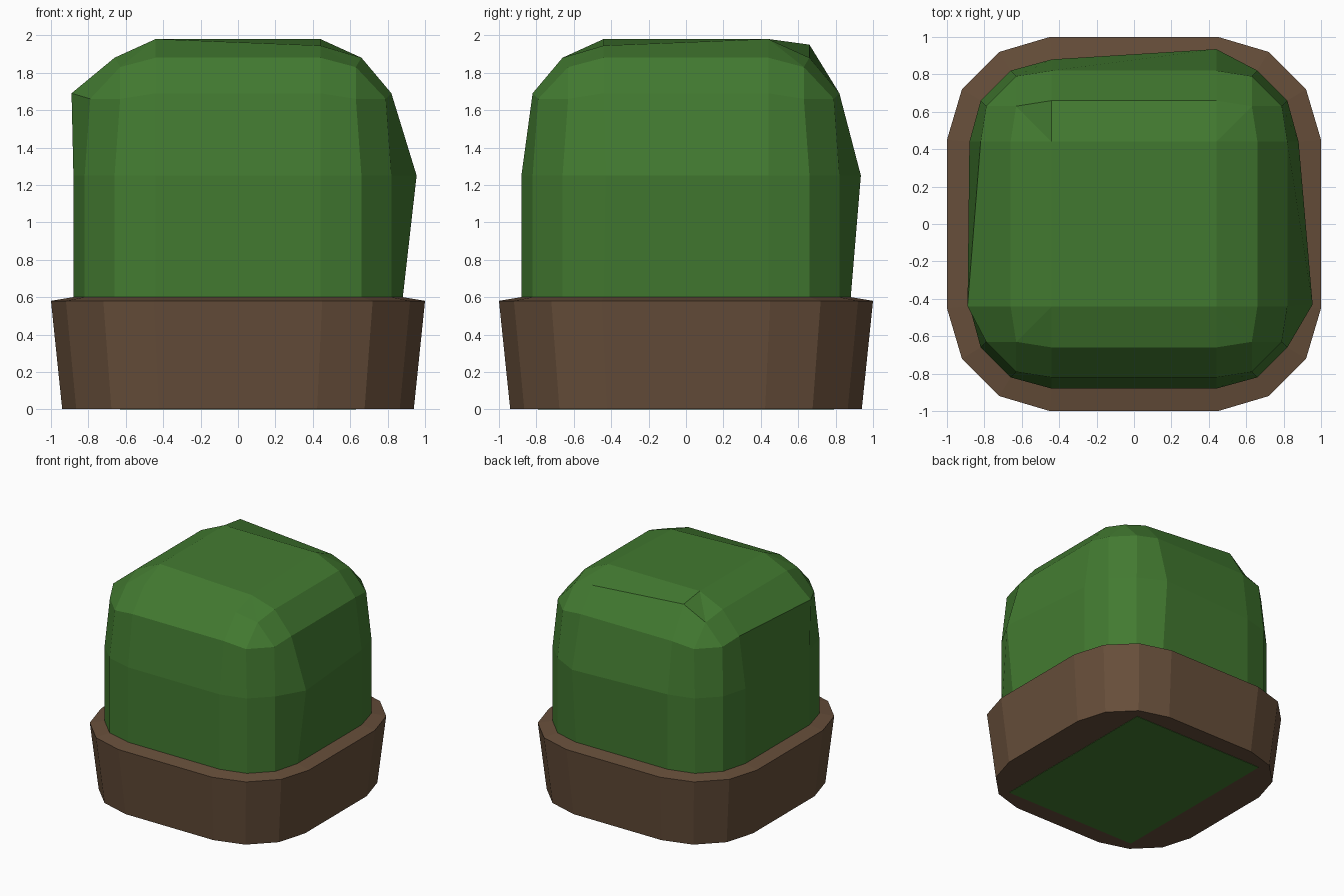
import bpy, bmesh
from mathutils import Vector

if "Cube" in bpy.data.objects:
    bpy.data.objects.remove(bpy.data.objects["Cube"])


def material(name, color):
    m = bpy.data.materials.new(name)
    m.diffuse_color = (*color, 1)
    m.use_nodes = True
    m.node_tree.nodes["Principled BSDF"].inputs["Base Color"].default_value = m.diffuse_color
    return m


leaf = material("leaf green", (0.055, 0.195, 0.030))
wood = material("pot brown", (0.133, 0.076, 0.042))


def ring(bm, corner):
    """Repeat the four points of one rounded corner around the square."""
    verts = []
    for k in range(4):
        for x, y, z in corner:
            for _ in range(k):
                x, y = -y, x
            verts.append(bm.verts.new((x, y, z)))
    return verts


def corner(flat, side, mid_a, mid_b, z, z_mid=None):
    zm = z if z_mid is None else z_mid
    return [(side, flat, z), (mid_b, mid_a, zm), (mid_a, mid_b, zm), (flat, side, z)]


def loft(bm, rings):
    for a, b in zip(rings, rings[1:]):
        for i in range(16):
            j = (i + 1) % 16
            bm.faces.new((a[i], a[j], b[j], b[i]))


def finish(bm, name, mat):
    bmesh.ops.remove_doubles(bm, verts=bm.verts, dist=0.001)
    bmesh.ops.recalc_face_normals(bm, faces=bm.faces)
    me = bpy.data.meshes.new(name)
    bm.to_mesh(me)
    bm.free()
    me.materials.append(mat)
    ob = bpy.data.objects.new(name, me)
    bpy.context.collection.objects.link(ob)
    return ob


# Pot: tapered rounded square with a slightly raised inner rim
bm = bmesh.new()
s = 0.94
rings = [ring(bm, corner(0.45 * s, s, 0.72 * s, 0.92 * s, 0.003)),
         ring(bm, corner(0.45, 1.0, 0.72, 0.92, 0.58)),
         ring(bm, corner(0.44, 0.88, 0.66, 0.82, 0.60))]
loft(bm, rings)
bm.faces.new(rings[0][::-1])
finish(bm, "pot", wood)

# Bush: rounded block with a few pushed corners
bm = bmesh.new()
rings = [ring(bm, corner(0.44, 0.88, 0.66, 0.82, 0.59)),
         ring(bm, corner(0.44, 0.88, 0.66, 0.82, 1.25)),
         ring(bm, corner(0.44, 0.82, 0.63, 0.79, 1.69, 1.66)),
         ring(bm, corner(0.44, 0.66, 0.63, 0.63, 1.88, 1.83)),
         ring(bm, corner(0.44, 0.44, 0.44, 0.44, 1.98))]
loft(bm, rings)
bm.faces.new([rings[4][i] for i in (0, 4, 8, 12)])
bm.faces.new(rings[0][::-1])
pushes = [((0.88, -0.44, 1.25), (0.955, -0.43, 1.25)),
          ((-0.82, -0.44, 1.69), (-0.89, -0.44, 1.69)),
          ((0.44, 0.88, 1.25), (0.44, 0.935, 1.25)),
          ((0.44, -0.44, 1.98), (0.44, -0.44, 1.945)),
          ((-0.44, 0.66, 1.88), (-0.44, 0.66, 1.95))]
for old, new in pushes:
    for v in bm.verts:
        if (v.co - Vector(old)).length < 0.01:
            v.co = new
finish(bm, "bush", leaf)

# Green panel set in the underside of the pot
bm = bmesh.new()
bmesh.ops.create_cube(bm, size=1)
bmesh.ops.scale(bm, vec=(1.26, 1.58, 0.006), verts=bm.verts)
bmesh.ops.translate(bm, vec=(0, 0, 0.003), verts=bm.verts)
finish(bm, "base_panel", leaf)
